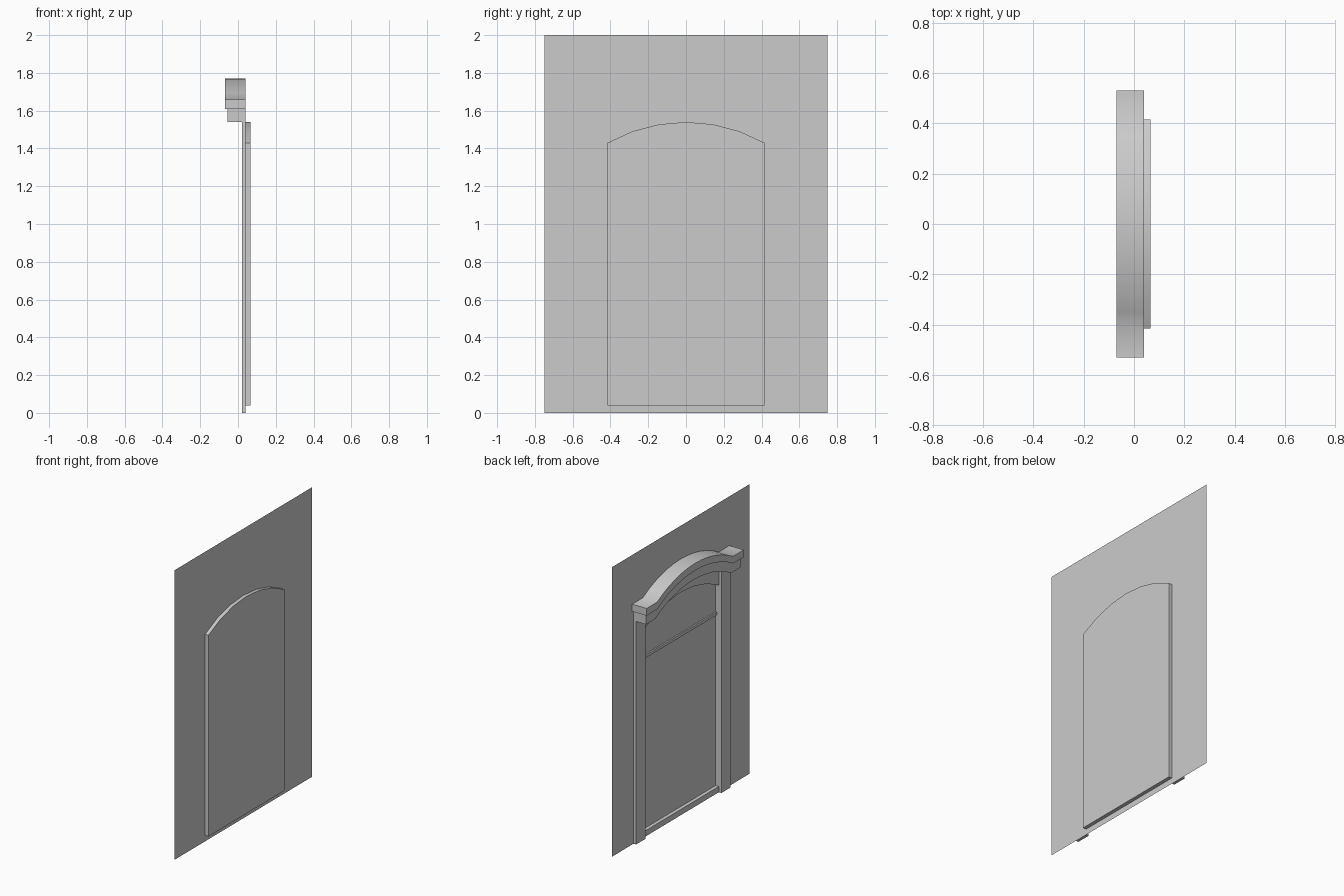
import bpy, bmesh, math

cube = bpy.data.objects.get("Cube")
if cube:
    bpy.data.objects.remove(cube, do_unlink=True)

grey = bpy.data.materials.new("plaster grey")
grey.use_nodes = True
COLOR = (0.6, 0.6, 0.6, 1)
grey.diffuse_color = COLOR
grey.node_tree.nodes["Principled BSDF"].inputs["Base Color"].default_value = COLOR

WALL_X, PANEL_X = 0.04, 0.065      # wall sheet and recessed panel depth
HALF, SAG = 0.415, 0.11            # half width and rise of every arch
SILL, SPRING = 0.04, 1.43          # bottom and arch start of the opening


def finish(name, bm, smooth=True):
    mesh = bpy.data.meshes.new(name)
    bm.to_mesh(mesh)
    bm.free()
    mesh.materials.append(grey)
    obj = bpy.data.objects.new(name, mesh)
    bpy.context.collection.objects.link(obj)
    if smooth:
        bpy.ops.object.select_all(action="DESELECT")
        obj.select_set(True)
        bpy.context.view_layer.objects.active = obj
        bpy.ops.object.shade_smooth_by_angle(angle=math.radians(30))
    return obj


def arch(base, steps):
    """Arc points (y, z) from -HALF to +HALF, starting at height base."""
    radius = (HALF ** 2 + SAG ** 2) / (2 * SAG)
    span = math.asin(HALF / radius)
    angles = [span * (2 * i / steps - 1) for i in range(steps + 1)]
    return [(radius * math.sin(a), base + SAG + radius * (math.cos(a) - 1)) for a in angles]


def ring(bm, pts, x):
    return [bm.verts.new((x, y, z)) for y, z in pts]


def loop_edges(bm, verts):
    return [bm.edges.new((a, b)) for a, b in zip(verts, verts[1:] + verts[:1])]


def bridge(bm, a, b):
    n = len(a)
    for i in range(n):
        j = (i + 1) % n
        bm.faces.new((a[i], a[j], b[j], b[i]))


def prism(name, pts, x0, x1):
    bm = bmesh.new()
    a, b = ring(bm, pts, x0), ring(bm, pts, x1)
    bm.faces.new(a)
    bm.faces.new(b)
    bridge(bm, a, b)
    bmesh.ops.recalc_face_normals(bm, faces=bm.faces)
    return finish(name, bm)


def rect(y0, y1, z0, z1):
    return [(y0, z0), (y0, z1), (y1, z1), (y1, z0)]


def cornice_band(name, half, low, high, x0):
    """Band with flat shoulders that rises over the arch."""
    top = [(-half, high)] + arch(high, 12) + [(half, high)]
    bottom = [(-half, low)] + arch(low, 12) + [(half, low)]
    bm = bmesh.new()
    rings = [ring(bm, p, x) for p, x in
             ((top, x0), (top, WALL_X), (bottom, WALL_X), (bottom, x0))]
    for a, b in zip(rings, rings[1:] + rings[:1]):
        for i in range(len(a) - 1):
            bm.faces.new((a[i], a[i + 1], b[i + 1], b[i]))
    for end in (0, -1):
        bm.faces.new([r[end] for r in rings])
    bmesh.ops.recalc_face_normals(bm, faces=bm.faces)
    return finish(name, bm)


# Wall sheet with an arched opening
opening = [(-HALF, SILL)] + arch(SPRING, 6) + [(HALF, SILL)]
bm = bmesh.new()
edges = loop_edges(bm, ring(bm, rect(-0.75, 0.75, 0, 2), WALL_X))
edges += loop_edges(bm, ring(bm, opening, WALL_X))
bmesh.ops.triangle_fill(bm, edges=edges, use_beauty=True, normal=(-1, 0, 0))
finish("wall", bm, smooth=False)

# Reveal around the opening
bm = bmesh.new()
bridge(bm, ring(bm, opening, WALL_X), ring(bm, opening, PANEL_X))
finish("opening_reveal", bm)

# Door and arched window panels at the back of the recess
for name, pts in (("door_panel", rect(-HALF, HALF, SILL, 1.22)),
                  ("arched_panel", [(-HALF, 1.24)] + arch(SPRING, 6) + [(HALF, 1.24)])):
    bm = bmesh.new()
    bm.faces.new(ring(bm, pts, PANEL_X))
    finish(name, bm, smooth=False)
prism("transom_bar", rect(-HALF, HALF, 1.22, 1.24), 0.055, PANEL_X)

# Pilasters on both sides
for name, side in (("back_pilaster", 1), ("front_pilaster", -1)):
    prism(name, rect(side * HALF, side * 0.515, 0, 1.54), 0.02, WALL_X)

# Two-step cornice
cornice_band("cornice_lower_band", 0.515, 1.54, 1.61, -0.055)
cornice_band("cornice_upper_band", 0.53, 1.61, 1.66, -0.07)
